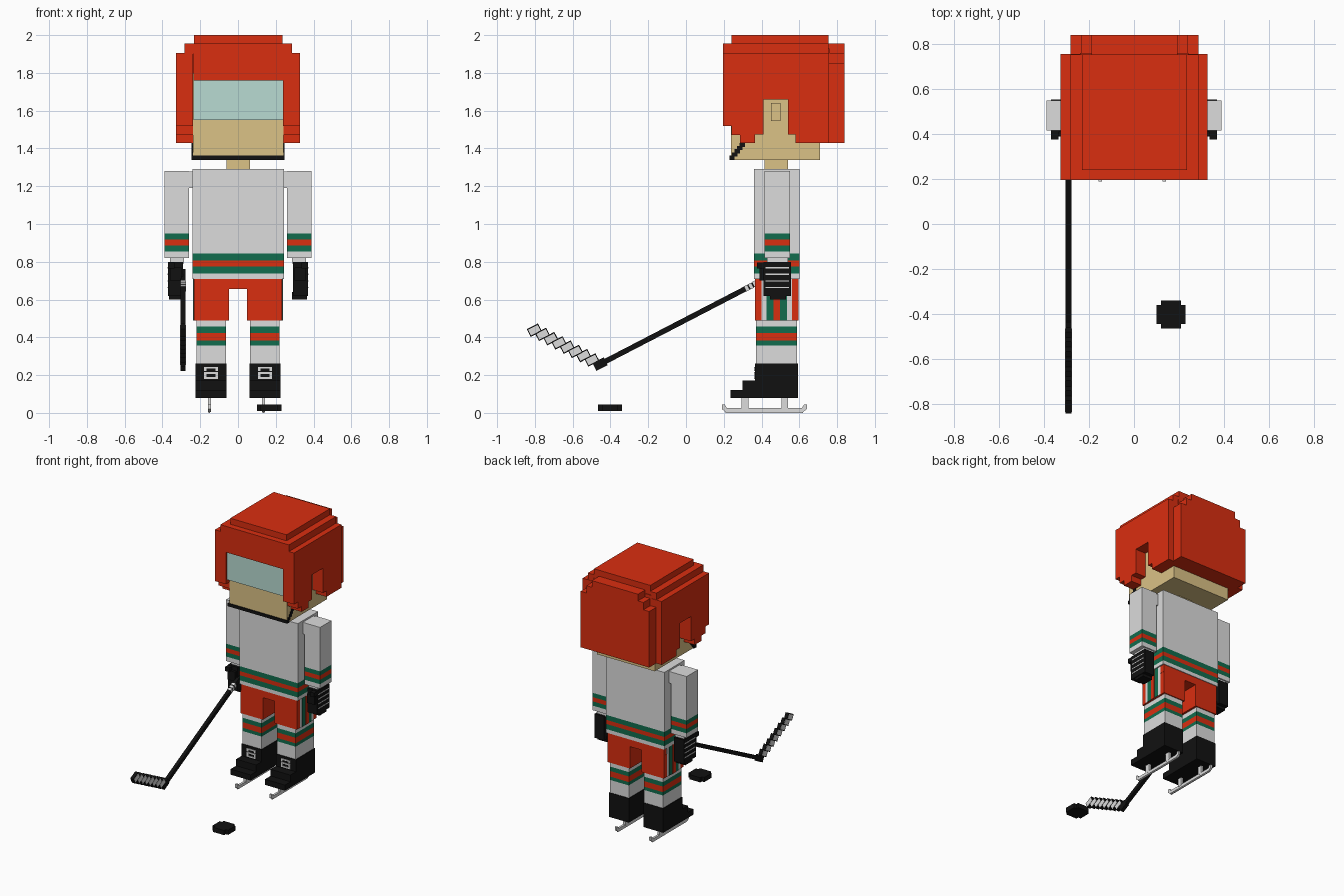
import bpy, bmesh, math
from mathutils import Matrix, Vector

if "Cube" in bpy.data.objects:
    bpy.data.objects.remove(bpy.data.objects["Cube"])


def material(name, rgb):
    m = bpy.data.materials.new(name)
    lin = [(c / 255 / 12.92) if c < 11 else ((c / 255 + 0.055) / 1.055) ** 2.4 for c in rgb]
    m.diffuse_color = (*lin, 1)
    m.use_nodes = True
    m.node_tree.nodes["Principled BSDF"].inputs["Base Color"].default_value = m.diffuse_color
    return m


RED = material("orange_red", (218, 46, 16))
WHITE = material("jersey_white", (220, 220, 220))
GREEN = material("stripe_green", (17, 108, 77))
SKIN = material("skin_tan", (219, 194, 134))
VISOR = material("visor_teal", (184, 219, 210))
BLACK = material("black", (17, 17, 17))


def finish(name, bm, mats):
    bmesh.ops.recalc_face_normals(bm, faces=bm.faces[:])
    me = bpy.data.meshes.new(name)
    bm.to_mesh(me)
    bm.free()
    for m in mats:
        me.materials.append(m)
    ob = bpy.data.objects.new(name, me)
    bpy.context.collection.objects.link(ob)
    return ob


def add_box(bm, x, y, z):
    size = Matrix.Diagonal((abs(x[1] - x[0]), y[1] - y[0], z[1] - z[0], 1))
    centre = Matrix.Translation((sum(x) / 2, sum(y) / 2, sum(z) / 2))
    return bmesh.ops.create_cube(bm, size=1, matrix=centre @ size)["verts"]


def boxes(name, mat, *bounds):
    """One object from several boxes given as x, y and z ranges."""
    bm = bmesh.new()
    for b in bounds:
        add_box(bm, *b)
    return finish(name, bm, [mat])


def striped_box(name, x, y, z, cuts):
    """White box with a green-red-green band between four heights."""
    bm = bmesh.new()
    add_box(bm, x, y, z)
    for c in cuts:
        bmesh.ops.bisect_plane(bm, geom=bm.verts[:] + bm.edges[:] + bm.faces[:],
                               plane_co=(0, 0, c), plane_no=(0, 0, 1))
    for f in bm.faces:
        h = f.calc_center_median().z
        if cuts[0] < h < cuts[3]:
            f.material_index = 2 if cuts[1] < h < cuts[2] else 1
    return finish(name, bm, [WHITE, GREEN, RED])


def prism(name, mat, profile, x0, x1):
    """Extrude a (y, z) outline along x."""
    bm = bmesh.new()
    f = bm.faces.new([bm.verts.new((x0, y, z)) for y, z in profile])
    new = bmesh.ops.extrude_face_region(bm, geom=[f])["geom"]
    bmesh.ops.translate(bm, vec=(x1 - x0, 0, 0),
                        verts=[v for v in new if isinstance(v, bmesh.types.BMVert)])
    return finish(name, bm, [mat])


# Head, neck and face
boxes("head", SKIN, ((-.238, .242), (.237, .71), (1.34, 1.8)))
boxes("neck", SKIN, ((-.062, .064), (.415, .54), (1.28, 1.345)))
boxes("visor", VISOR, ((-.235, .239), (.208, .24), (1.55, 1.76)))

# Helmet: stepped crown, back shell and notched side panels
boxes("helmet_crown", RED,
      ((-.236, .24), (.195, .755), (1.76, 1.955)),
      ((-.283, .286), (.195, .755), (1.9, 1.955)),
      ((-.232, .235), (.24, .755), (1.95, 2.0)))
boxes("helmet_back", RED,
      ((-.24, .243), (.70, .76), (1.43, 1.93)),
      ((-.283, .286), (.755, .84), (1.43, 1.85)),
      ((-.235, .238), (.755, .84), (1.85, 1.905)),
      ((-.19, .193), (.755, .84), (1.905, 1.955)))
side = [(.195, 1.52), (.24, 1.52), (.24, 1.47), (.285, 1.47), (.285, 1.43), (.365, 1.43),
        (.365, 1.475), (.41, 1.475), (.41, 1.66), (.54, 1.66), (.54, 1.475), (.58, 1.475),
        (.58, 1.43), (.757, 1.43), (.757, 1.905), (.195, 1.905)]

# Chin strap across the face, climbing each cheek in steps
boxes("chin_strap_front", BLACK, ((-.242, .246), (.23, .24), (1.34, 1.362)))

for s, label in ((-1, "right"), (1, "left")):
    def sx(a, b):
        return tuple(sorted((s * a, s * b)))

    prism(f"helmet_side_{label}", RED, side, s * .238, s * .328)
    boxes(f"ear_{label}", SKIN, (sx(.23, .252), (.45, .5), (1.545, 1.64)))
    boxes(f"chin_strap_{label}", BLACK,
          *[(sx(.235, .247), (.23 + i * .0135, .258 + i * .0135),
             (1.34 + i * .017, 1.362 + i * .017)) for i in range(5)])

    # Arms with striped cuffs
    striped_box(f"sleeve_{label}", sx(.26, .39), (.415, .55), (.82, 1.28),
                (.854, .886, .918, .95))
    boxes(f"shoulder_{label}", WHITE, (sx(.235, .265), (.42, .545), (1.19, 1.278)))
    boxes(f"wrist_{label}", WHITE, (sx(.285, .36), (.43, .54), (.79, .825)))

    # Gloves with light finger seams
    boxes(f"glove_{label}", BLACK,
          (sx(.29, .37), (.41, .555), (.62, .8)),
          (sx(.285, .365), (.445, .53), (.6, .64)),
          (sx(.335, .37), (.375, .42), (.765, .797)),
          (sx(.30, .36), (.39, .42), (.70, .77)))
    boxes(f"glove_seams_{label}", WHITE,
          *[(sx(.365, .372), (.42, .545), (z, z + .007)) for z in (.66, .695, .73, .765)])

    # Legs: shorts, side stripes and socks
    boxes(f"shorts_leg_{label}", RED, (sx(.048, .233), (.365, .595), (.49, .66)))
    for mat, name, half, out in ((WHITE, "white", .08, .235), (GREEN, "green", .055, .237),
                                 (RED, "red", .018, .239)):
        boxes(f"shorts_stripe_{name}_{label}", mat,
              (sx(.228, out), (.48 - half, .48 + half), (.49, .71)))
    striped_box(f"sock_{label}", sx(.063, .22), (.37, .588), (.25, .495),
                (.357, .382, .424, .457))

    # Skates: stepped boot, laces and runner
    boxes(f"boot_{label}", BLACK,
          (sx(.06, .225), (.365, .592), (.08, .262)),
          (sx(.06, .225), (.30, .37), (.08, .172)),
          (sx(.06, .225), (.235, .31), (.08, .122)))
    laces = [(sx(.105, .18), (.36, .367), (z, z + .01)) for z in (.18, .207, .234)]
    laces += [(sx(a, a + .014), (.36, .367), (z, z + .02))
              for a, z in ((.105, .187), (.166, .187), (.105, .222), (.166, .222))]
    boxes(f"laces_{label}", WHITE, *laces)
    cx = .135 if s > 0 else -.151
    runner = [(.21, .005), (.62, .005), (.64, .02), (.64, .045), (.625, .045), (.615, .027),
              (.215, .027), (.205, .045), (.19, .045), (.19, .02)]
    prism(f"skate_runner_{label}", WHITE, runner, cx - .008, cx + .008)
    boxes(f"skate_posts_{label}", WHITE,
          *[((cx - .009, cx + .009), (y, y + .035), (.02, .085)) for y in (.295, .505)])
    boxes(f"skate_edge_{label}", WHITE, ((cx - .004, cx + .004), (.21, .62), (0, .01)))

# Jersey body and hips
striped_box("jersey", (-.24, .244), (.36, .6), (.71, 1.29), (.737, .775, .806, .843))
boxes("shorts_hips", RED, ((-.232, .234), (.365, .595), (.655, .715)))

# Hockey stick: sloped shaft, white grip tape and stepped blade
ANGLE = math.atan2(.425, .82)
SX = -.291


def stick_box(bm, centre, along, across, thick):
    m = (Matrix.Translation((SX, *centre)) @ Matrix.Rotation(ANGLE, 4, 'X')
         @ Matrix.Diagonal((thick, along, across, 1)))
    bmesh.ops.create_cube(bm, size=1, matrix=m)


d = Vector((math.cos(ANGLE), math.sin(ANGLE)))
heel = Vector((-.455, .258))
shaft, tape, blade, cover = (bmesh.new() for _ in range(4))
stick_box(shaft, heel + d * .53, 1.08, .028, .026)
for i in range(3):
    stick_box(tape, heel + d * (.875 + i * .024), .016, .031, .029)
for i in range(9):
    c = heel + Vector((-.0435, .0225)) * i
    stick_box(blade, c, .066, .046, .026)
    if i:
        stick_box(cover, c, .056, .034, .030)
finish("stick_shaft", shaft, [BLACK])
finish("stick_grip_tape", tape, [WHITE])
finish("stick_blade", blade, [BLACK])
finish("stick_blade_tape", cover, [WHITE])

# Puck with stepped corners
boxes("puck", BLACK,
      ((.1, .23), (-.445, -.36), (.01, .045)),
      ((.12, .21), (-.465, -.34), (.01, .045)))
